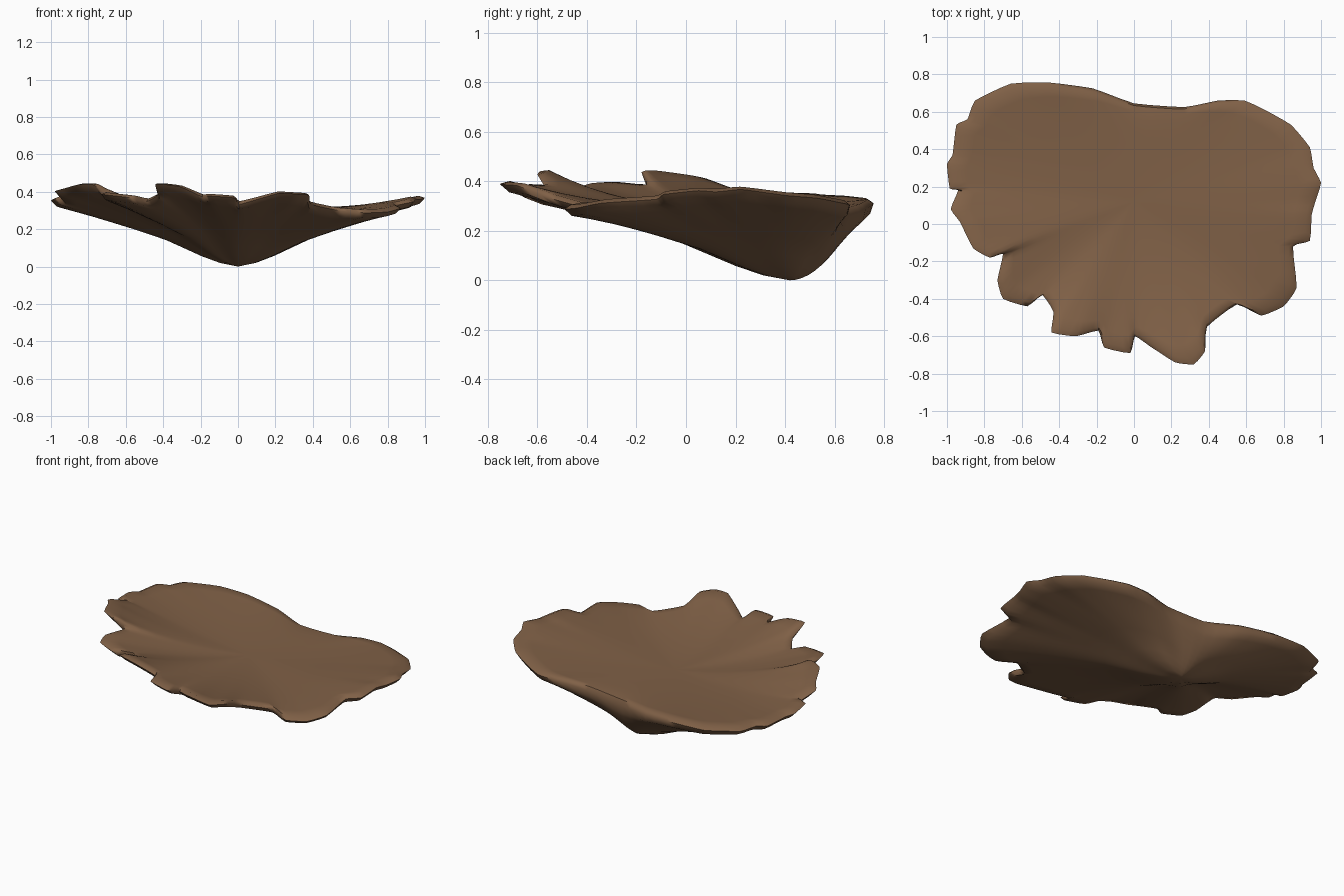
import bpy, bmesh, math
from mathutils import Vector

if "Cube" in bpy.data.objects:
    bpy.data.objects.remove(bpy.data.objects["Cube"])

bark = bpy.data.materials.new("earthy brown")
bark.diffuse_color = (0.215, 0.118, 0.062, 1)
bark.use_nodes = True
bark.node_tree.nodes["Principled BSDF"].inputs["Base Color"].default_value = bark.diffuse_color

# Ragged rim of the shelf, counter-clockwise from the right: x, y, z
RIM = [
    (1.0, .22, .385), (.96, .30, .375), (.94, .41, .36), (.84, .53, .35),
    (.70, .61, .335), (.59, .66, .325), (.45, .66, .32), (.27, .625, .30),
    (0, .645, .285), (-.22, .725, .31), (-.46, .757, .33), (-.66, .75, .335),
    (-.85, .66, .345), (-.89, .56, .35), (-.95, .53, .355), (-.97, .37, .36),
    (-1.0, .32, .37), (-.985, .19, .38), (-.94, .18, .38), (-.98, .08, .42),
    (-.93, .01, .435), (-.86, -.13, .455), (-.77, -.18, .455), (-.70, -.16, .39),
    (-.73, -.30, .405), (-.70, -.40, .40), (-.57, -.44, .385), (-.49, -.38, .365),
    (-.43, -.47, .40), (-.44, -.58, .46), (-.31, -.60, .445), (-.19, -.57, .39),
    (-.16, -.66, .395), (-.02, -.69, .385), (.005, -.60, .35), (.08, -.65, .37),
    (.22, -.74, .41), (.32, -.75, .405), (.38, -.68, .40), (.39, -.55, .35),
    (.55, -.43, .315), (.68, -.49, .305), (.80, -.44, .31), (.87, -.34, .33),
    (.85, -.12, .345), (.94, -.09, .365), (.95, .05, .38), (.97, .12, .375),
]
TOP_HUB = Vector((0, .12, .29))
KEEL = Vector((0, .42, 0))
# Underside rise from keel (0, 0) to rim (1, 1)
RISE = [(0, 0), (.1, .06), (.2, .17), (.4, .44), (.6, .64), (.8, .825), (1, 1)]


def refine(points, steps):
    """Subdivide the rim with lightly rounded corners."""
    out, n = [], len(points)
    for i in range(n):
        p0, p1, p2, p3 = (Vector(points[(i + k) % n]) for k in (-1, 0, 1, 2))
        m1, m2 = (p2 - p0) * .2, (p3 - p1) * .2
        for s in range(steps):
            t = s / steps
            out.append(p1 * (2*t**3 - 3*t*t + 1) + m1 * (t**3 - 2*t*t + t)
                       + p2 * (3*t*t - 2*t**3) + m2 * (t**3 - t*t))
    return out


def blur(points, rounds):
    """Soft version of the rim that guides the inner rings."""
    for _ in range(rounds):
        points = [(points[i - 1] + points[i] * 2 + points[(i + 1) % len(points)]) / 4
                  for i in range(len(points))]
    return points


def rise(t):
    for (a, u), (b, v) in zip(RISE, RISE[1:]):
        if t <= b:
            return u + (v - u) * (t - a) / (b - a)
    return 1


def back_amount(p):
    """1 towards the middle of the back, 0 at the sides and front."""
    return max(0, (p - KEEL).to_2d().normalized().y) ** 2


def top_point(p, soft, t):
    p = soft.lerp(p, t ** 5)
    q = TOP_HUB.lerp(p, t)
    q.z = TOP_HUB.z + (p.z - TOP_HUB.z) * t ** 2
    return q


def under_point(p, soft, t):
    p = soft.lerp(p, t ** 5)
    b = back_amount(p)
    q = KEEL.lerp(p, t)
    q.z = (p.z - .04 - .03 * b) * (rise(t) * (1 - b) + t ** 1.95 * b)
    return q


rim = refine(RIM, 3)
soft = blur(rim, 30)
bm = bmesh.new()
rings = []
for t in (.12, .25, .4, .55, .68, .8, .9, .97):          # cap
    rings.append([bm.verts.new(top_point(p, s, t)) for p, s in zip(rim, soft)])
rings.append([bm.verts.new((p.x, p.y, p.z - .018 - .01 * back_amount(p)))
              for p in rim])                             # rounded lip
for t in (.975, .9, .8, .7, .6, .5, .4, .3, .2, .1):     # underside
    rings.append([bm.verts.new(under_point(p, s, t)) for p, s in zip(rim, soft)])

n = len(rim)
for a, b in zip(rings, rings[1:]):
    for i in range(n):
        j = (i + 1) % n
        bm.faces.new((a[i], b[i], b[j], a[j]))
hub, keel = bm.verts.new(TOP_HUB), bm.verts.new(KEEL)
for i in range(n):
    j = (i + 1) % n
    bm.faces.new((hub, rings[0][i], rings[0][j]))
    bm.faces.new((keel, rings[-1][j], rings[-1][i]))
bmesh.ops.recalc_face_normals(bm, faces=bm.faces)

mesh = bpy.data.meshes.new("shelf_cap")
bm.to_mesh(mesh)
bm.free()
mesh.materials.append(bark)
cap = bpy.data.objects.new("shelf_cap", mesh)
bpy.context.collection.objects.link(cap)
bpy.context.view_layer.objects.active = cap
cap.select_set(True)
bpy.ops.object.shade_smooth_by_angle(angle=math.radians(60))
